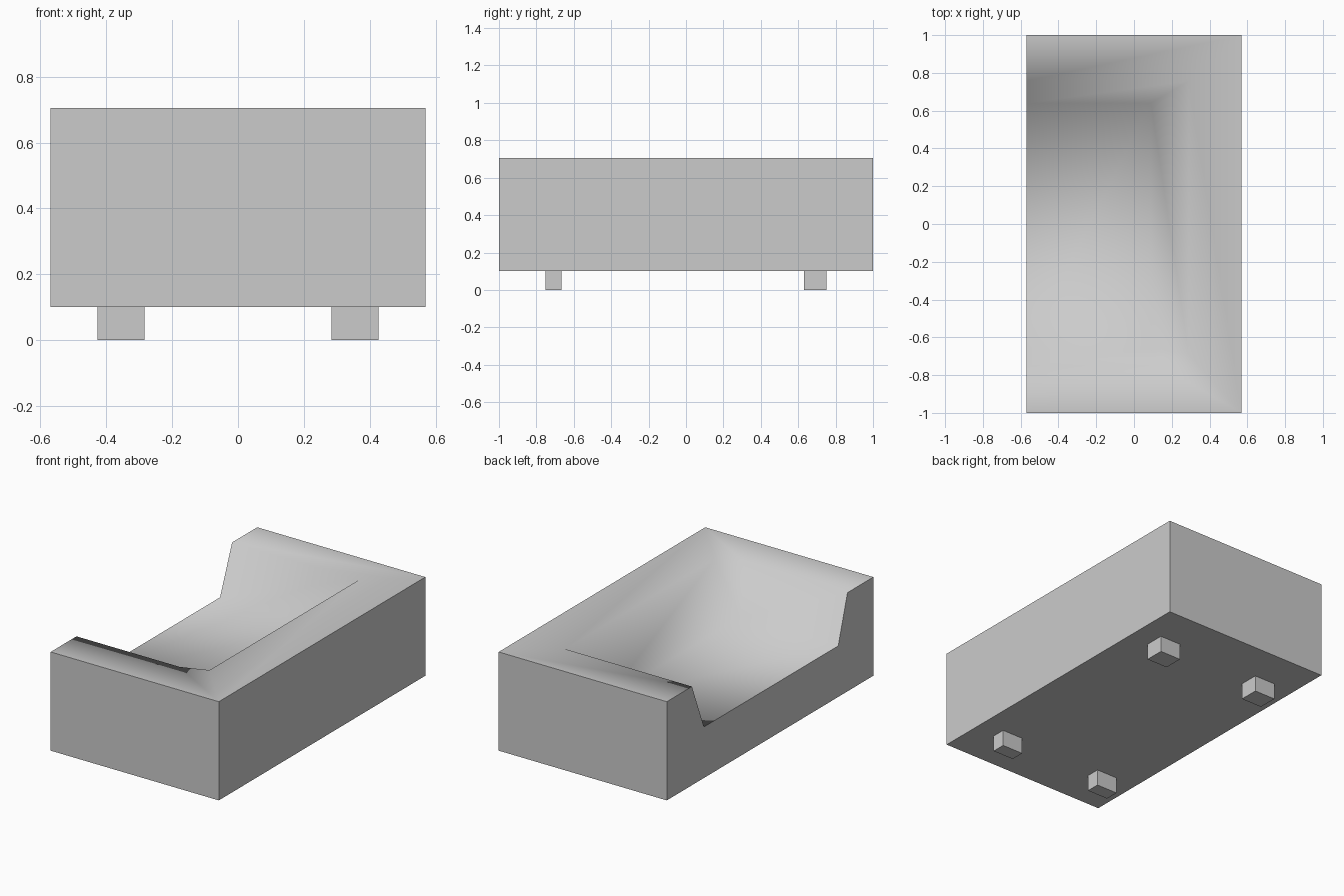
import bpy, bmesh, math

if "Cube" in bpy.data.objects:
    bpy.data.objects.remove(bpy.data.objects["Cube"])

TOP, SEAT, BASE = 0.705, 0.413, 0.1
HX, HY = 0.57, 1.0


def smooth_object(name, bm, angle):
    bmesh.ops.recalc_face_normals(bm, faces=bm.faces)
    mesh = bpy.data.meshes.new(name)
    bm.to_mesh(mesh)
    bm.free()
    ob = bpy.data.objects.new(name, mesh)
    bpy.context.collection.objects.link(ob)
    bpy.ops.object.select_all(action='DESELECT')
    ob.select_set(True)
    bpy.context.view_layer.objects.active = ob
    bpy.ops.object.shade_smooth_by_angle(angle=math.radians(angle))
    return ob


# Sofa body: solid block with a sloped seat recess open towards -x
bm = bmesh.new()


def ring(points, z):
    return [bm.verts.new((x, y, z)) for x, y in points]


outline = [(-HX, -HY), (HX, -HY), (HX, HY), (-HX, HY)]
b = ring(outline, BASE)
o = ring(outline, TOP)
r = ring([(-HX, -0.75), (0.13, -0.75), (0.29, -0.69), (0.29, 0.757), (-HX, 0.757)], TOP)
f = ring([(-HX, -0.66), (0.09, -0.66), (0.09, 0.64), (-HX, 0.64)], SEAT)

faces = [
    # arm and back tops
    (o[0], o[1], r[1], r[0]), (o[1], r[2], r[1]),
    (o[1], o[2], r[3], r[2]), (o[2], o[3], r[4], r[3]),
    # sloped inner walls and seat
    (r[0], r[1], f[1], f[0]), (r[1], r[2], f[1]),
    (r[2], r[3], f[2], f[1]), (r[3], r[4], f[3], f[2]), f,
    # underside and open side
    b, (b[0], o[0], r[0], f[0], f[3], r[4], o[3], b[3]),
]
# outer walls
faces += [(b[i], b[i + 1], o[i + 1], o[i]) for i in range(3)]
for verts in faces:
    bm.faces.new(verts)
smooth_object("sofa_body", bm, 80)

# Legs: two deeper ones at +y, two shallower at -y
for end, y0, y1 in (("back", 0.63, 0.75), ("front", -0.75, -0.665)):
    for side, x in (("left", -0.355), ("right", 0.355)):
        bm = bmesh.new()
        bmesh.ops.create_cube(bm, size=1)
        bmesh.ops.scale(bm, verts=bm.verts, vec=(0.143, y1 - y0, BASE))
        bmesh.ops.translate(bm, verts=bm.verts, vec=(x, (y0 + y1) / 2, BASE / 2))
        smooth_object(f"{end}_{side}_leg", bm, 30)
